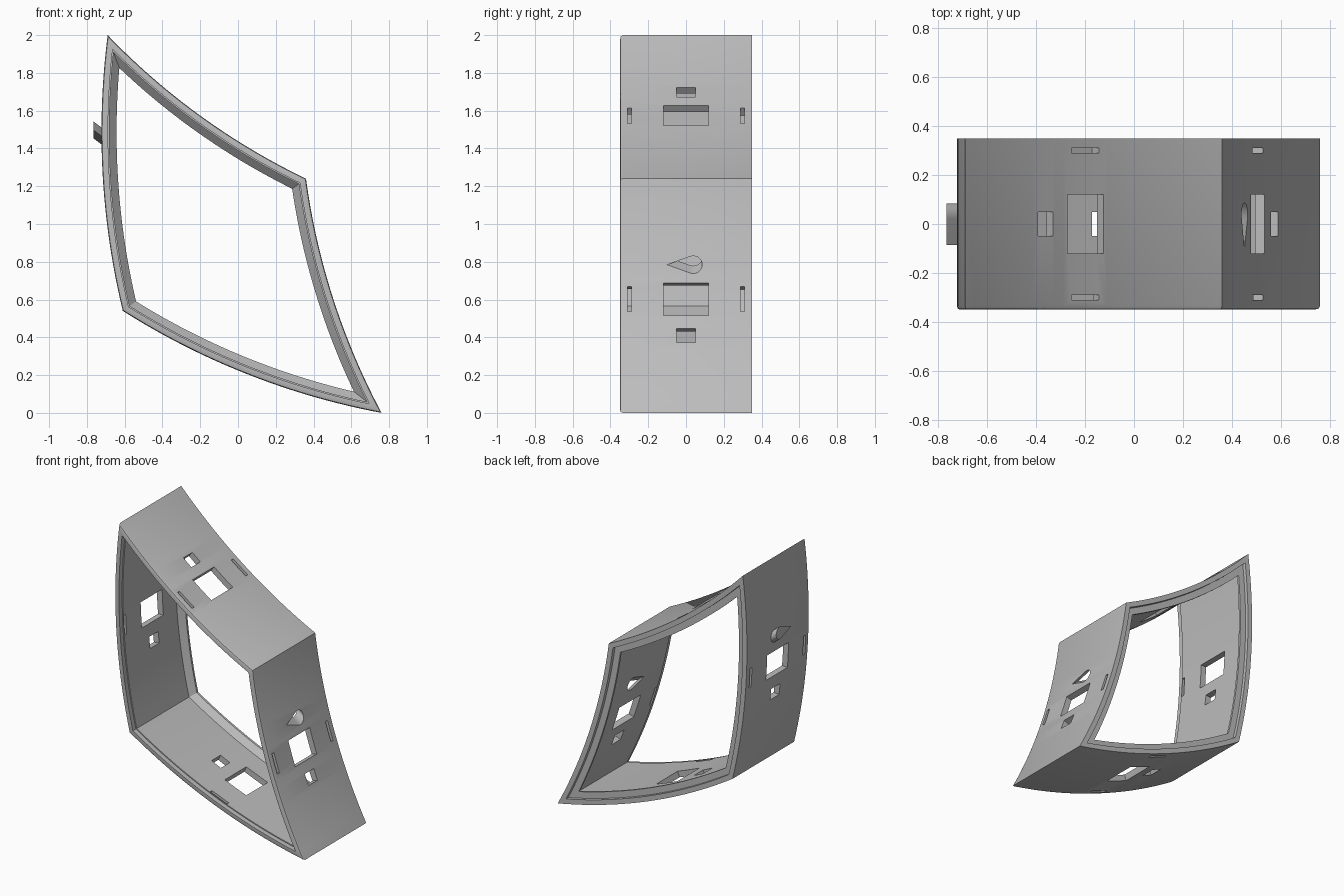
import bpy, bmesh, math
from mathutils import Vector
from mathutils.geometry import intersect_sphere_sphere_2d

cube = bpy.data.objects.get("Cube")
if cube:
    bpy.data.objects.remove(cube, do_unlink=True)

# One flat grey plastic
GREY = (0.5, 0.5, 0.5, 1.0)
mat = bpy.data.materials.new("grey_plastic")
mat.use_nodes = True
mat.diffuse_color = GREY
mat.node_tree.nodes["Principled BSDF"].inputs["Base Color"].default_value = GREY

# Outer corners in (x, z), clockwise, and how far each side bows outward
CORNERS = [Vector(c) for c in ((-0.69, 2.0), (0.36, 1.24), (0.76, 0.0), (-0.61, 0.54))]
SAGS = [-0.058, -0.058, 0.07, 0.067]
STEPS = 24


class Side:
    """A circular arc between two corners."""
    def __init__(self, p, q, sag):
        d = q - p
        n = Vector((-d.y, d.x)).normalized()
        self.p, self.q = p, q
        self.sign = math.copysign(1, sag)
        self.radius = (d.length_squared / 4 + sag * sag) / (2 * abs(sag))
        self.centre = (p + q) / 2 + n * (sag - self.sign * self.radius)

    def inset_radius(self, d):
        return self.radius - self.sign * d

    def frame(self, along):
        """Point on the arc, tangent and outward normal, measured from mid-side."""
        chord = (self.q - self.p).normalized()
        out = Vector((-chord.y, chord.x)) * self.sign
        a = along / self.radius
        ray = out * math.cos(a) + chord * math.sin(a)
        n = ray * self.sign
        return self.centre + ray * self.radius, Vector((n.y, -n.x)), n


SIDES = [Side(CORNERS[i], CORNERS[(i + 1) % 4], SAGS[i]) for i in range(4)]


def inset_loop(d):
    """Outline moved inward by d, with true corners."""
    corners = []
    for i, c in enumerate(CORNERS):
        a, b = SIDES[i - 1], SIDES[i]
        hits = intersect_sphere_sphere_2d(a.centre, a.inset_radius(d), b.centre, b.inset_radius(d))
        corners.append(min((Vector(h) for h in hits), key=lambda h: (h - c).length))
    loop = []
    for i, s in enumerate(SIDES):
        a, b = corners[i] - s.centre, corners[(i + 1) % 4] - s.centre
        start = math.atan2(a.y, a.x)
        turn = math.remainder(math.atan2(b.y, b.x) - start, math.tau)
        for k in range(STEPS):
            t = start + turn * k / STEPS
            loop.append(s.centre + Vector((math.cos(t), math.sin(t))) * s.inset_radius(d))
    return loop


def finish(bm, name):
    bmesh.ops.recalc_face_normals(bm, faces=bm.faces)
    mesh = bpy.data.meshes.new(name)
    bm.to_mesh(mesh)
    bm.free()
    mesh.materials.append(mat)
    ob = bpy.data.objects.new(name, mesh)
    bpy.context.collection.objects.link(ob)
    return ob


# Frame wall: section as (inset, y), with front rabbet, back flange and recess
SECTION = [(0, -0.335), (0.004, -0.346), (0.015, -0.35), (0.035, -0.35), (0.035, -0.315),
           (0.042, -0.315), (0.042, 0.27), (0.08, 0.31), (0.08, 0.325), (0.035, 0.325),
           (0.035, 0.35), (0, 0.35)]
bm = bmesh.new()
rings = [[bm.verts.new((p.x, y, p.y)) for p in inset_loop(d)] for d, y in SECTION]
for i, ring in enumerate(rings):
    prev = rings[i - 1]
    for k in range(len(ring)):
        bm.faces.new((prev[k - 1], prev[k], ring[k], ring[k - 1]))
frame = finish(bm, "curved_frame")


def prism(bm, side, along, outline, inner, outer, axis=None, y=0):
    """Solid from an (along, y) outline, swept from depth inner to outer."""
    o, u, n = side.frame(along)
    axis = n if axis is None else axis / abs(axis.dot(n))
    ends = []
    for h in (inner, outer):
        pts = [(o + u * a + axis * h, y + b) for a, b in outline]
        ends.append([bm.verts.new((p.x, v, p.y)) for p, v in pts])
    bm.faces.new(ends[0])
    bm.faces.new(ends[1])
    for k in range(len(outline)):
        bm.faces.new((ends[0][k - 1], ends[0][k], ends[1][k], ends[1][k - 1]))


def rect(length, width):
    a, b = length / 2, width / 2
    return [(-a, -b), (a, -b), (a, b), (-a, b)]


def teardrop(r, tip):
    """Round end toward +y, point toward -y."""
    angles = [math.radians(-110 + 10 * k) for k in range(23)]
    return [(r * math.sin(t), 0.038 + r * math.cos(t)) for t in angles] + [(0, tip)]


SLANT = Vector((-0.8, 0.6))

# Openings: window, small port and two clip slots on every side
bm = bmesh.new()
for side, port in zip(SIDES, (-0.205, 0.205, 0.22, -0.22)):
    prism(bm, side, 0, rect(0.18, 0.24), -0.1, 0.06)
    prism(bm, side, port, rect(0.08, 0.1), -0.1, 0.06)
    for y in (-0.3, 0.3):
        prism(bm, side, 0, rect(0.14, 0.022), -0.05, 0.04, y=y)
prism(bm, SIDES[1], -0.19, teardrop(0.048, -0.1), -0.08, 0.04, -SLANT)
cutter = finish(bm, "opening_cutter")
cutter.hide_render = True

mod = frame.modifiers.new("openings", 'BOOLEAN')
mod.operation = 'DIFFERENCE'
mod.solver = 'EXACT'
mod.object = cutter
bpy.context.view_layer.update()
evaluated = frame.evaluated_get(bpy.context.evaluated_depsgraph_get())
frame.data = bpy.data.meshes.new_from_object(evaluated)
frame.modifiers.clear()
bpy.data.objects.remove(cutter, do_unlink=True)

# Slanted teardrop peg that mates with the teardrop socket
bm = bmesh.new()
prism(bm, SIDES[3], 0.2, teardrop(0.045, -0.085), -0.02, 0.042, SLANT)
peg = finish(bm, "teardrop_peg")

for ob in (frame, peg):
    bpy.ops.object.select_all(action='DESELECT')
    ob.select_set(True)
    bpy.context.view_layer.objects.active = ob
    bpy.ops.object.shade_smooth_by_angle(angle=math.radians(25))
